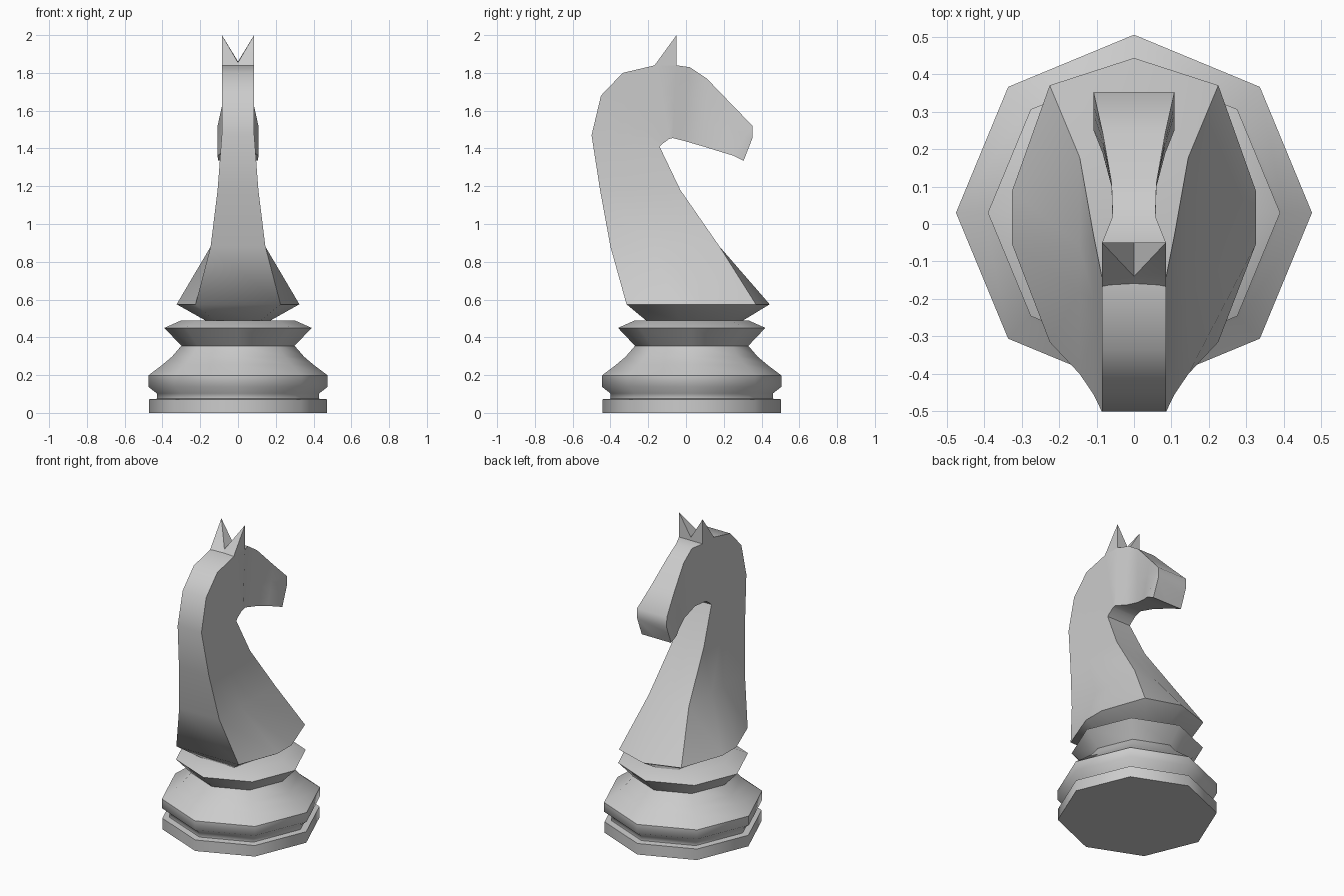
import bpy, bmesh, math

if "Cube" in bpy.data.objects:
    bpy.data.objects.remove(bpy.data.objects["Cube"])

CY = 0.03  # centre of the turned base in y


def make(name, verts, faces, angle):
    me = bpy.data.meshes.new(name)
    me.from_pydata(verts, [], faces)
    bm = bmesh.new()
    bm.from_mesh(me)
    bmesh.ops.recalc_face_normals(bm, faces=bm.faces)
    bm.to_mesh(me)
    bm.free()
    ob = bpy.data.objects.new(name, me)
    bpy.context.collection.objects.link(ob)
    bpy.ops.object.select_all(action='DESELECT')
    ob.select_set(True)
    bpy.context.view_layer.objects.active = ob
    bpy.ops.object.shade_smooth_by_angle(angle=math.radians(angle))
    return ob


def loft(name, rings, angle):
    n = len(rings[0])
    verts = [p for r in rings for p in r]
    faces = [tuple(range(n)), tuple(range(len(verts) - n, len(verts)))]
    for i in range(len(rings) - 1):
        for j in range(n):
            k = (j + 1) % n
            faces.append((i * n + j, i * n + k, (i + 1) * n + k, (i + 1) * n + j))
    return make(name, verts, faces, angle)


# Eight-sided stepped base: (radius, z)
profile = [(.472, 0), (.472, .072), (.43, .075), (.43, .103), (.475, .138),
           (.475, .198), (.40, .255), (.35, .297), (.30, .355), (.39, .45), (.30, .49)]
loft("base", [[(r * math.sin(k * math.pi / 4), CY + r * math.cos(k * math.pi / 4), z)
               for k in range(8)] for r, z in profile], 50)


# Nine-point cross-section running from throat side to mane side
def section(ya, za, yb, zb, w, side=None, bulge=0):
    side = side or w
    half = [(w, 0), (side, .41), (side, .62), (w, 1)]
    pt = lambda x, t: (x, yb + (ya - yb) * t, zb + (za - zb) * t)
    return ([(0, yb + bulge, zb)] + [pt(x, t) for x, t in half]
            + [pt(-x, t) for x, t in reversed(half)])


# Chest, neck and head: mane y z, throat y z, half-width
body = [
    section(-.21, .488, .25, .488, .12, .17, .05),
    section(-.315, .575, .37, .575, .225, .325, .073),
    section(-.40, .88, .178, .88, .145),
    section(-.455, 1.18, -.03, 1.18, .108),
    section(-.50, 1.47, -.14, 1.41, .086),
    section(-.45, 1.68, -.125, 1.425, .085),
    section(-.335, 1.80, -.11, 1.435, .085),
    section(-.165, 1.84, -.09, 1.45, .085),
    section(-.05, 1.84, -.07, 1.455, .085),
    section(.02, 1.83, -.01, 1.44, .057),
    section(.11, 1.77, .10, 1.408, .06),
    section(.245, 1.63, .19, 1.38, .084),
    section(.352, 1.52, .25, 1.362, .108),
    section(.352, 1.455, .305, 1.335, .106),
]
loft("horse_body", body, 50)

# Pointed ears
for s, label in ((1, "right"), (-1, "left")):
    v = [(.085 * s, -.17, 1.835), (.085 * s, -.05, 1.835), (0, -.05, 1.835), (0, -.165, 1.835),
         (0, -.05, 1.86), (0, -.14, 1.855), (.085 * s, -.13, 1.89), (.085 * s, -.05, 2.0)]
    f = [(0, 1, 2, 3), (0, 1, 7, 6), (1, 2, 4, 7), (2, 3, 5, 4), (0, 6, 5, 3),
         (6, 7, 5), (7, 4, 5)]
    make("ear_" + label, v, f, 30)
